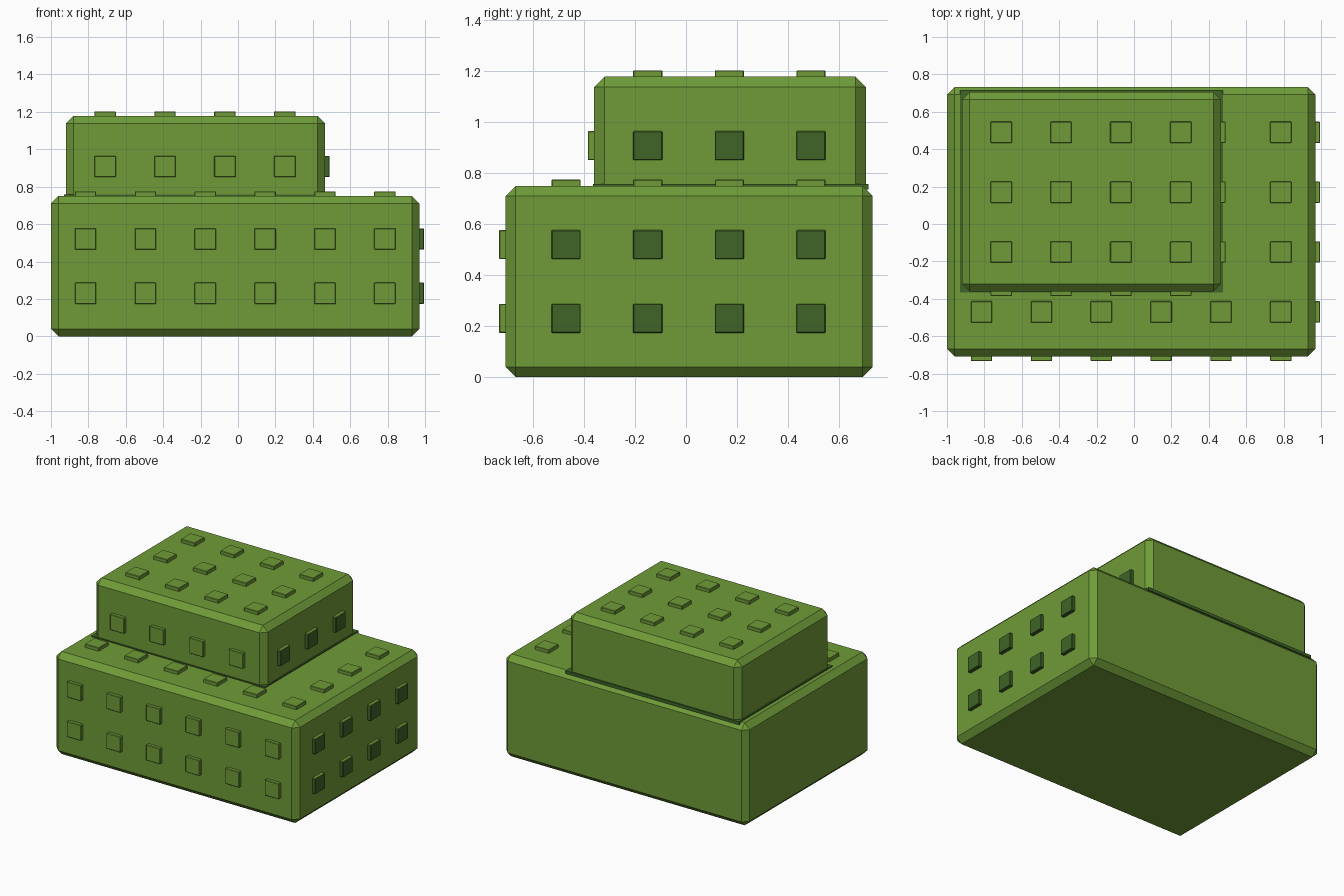
import bpy
import bmesh
from mathutils import Matrix, Vector

if "Cube" in bpy.data.objects:
    bpy.data.objects.remove(bpy.data.objects["Cube"])


def make_material(name, rgb):
    mat = bpy.data.materials.new(name)
    mat.use_nodes = True
    mat.diffuse_color = (*rgb, 1)
    mat.node_tree.nodes["Principled BSDF"].inputs["Base Color"].default_value = (*rgb, 1)
    return mat


green = make_material("leaf green", (0.16, 0.33, 0.04))
dark = make_material("dark green", (0.05, 0.13, 0.02))


def add_box(bm, low, high):
    low, high = Vector(low), Vector(high)
    place = Matrix.Translation((low + high) / 2) @ Matrix.Diagonal((*(high - low), 1))
    bmesh.ops.create_cube(bm, size=1, matrix=place)


def finish(name, bm, materials, chamfer):
    # One-segment chamfer on every edge
    if chamfer:
        bmesh.ops.bevel(bm, geom=bm.edges[:], offset=chamfer, segments=1,
                        affect='EDGES', clamp_overlap=True)
    bm.normal_update()
    mesh = bpy.data.meshes.new(name)
    for mat in materials:
        mesh.materials.append(mat)
    # With a second colour, everything but the upward faces uses it
    if len(materials) > 1:
        for face in bm.faces:
            face.material_index = 0 if face.normal.z > 0.5 else 1
    bm.to_mesh(mesh)
    bm.free()
    obj = bpy.data.objects.new(name, mesh)
    bpy.context.collection.objects.link(obj)
    return obj


def block(name, low, high, mat, chamfer):
    bm = bmesh.new()
    add_box(bm, low, high)
    return finish(name, bm, [mat], chamfer)


def studs(name, centres, axis, direction, materials):
    # Square studs standing out from a wall along one axis
    bm = bmesh.new()
    for centre in centres:
        low = Vector(centre) - Vector((HALF, HALF, HALF))
        high = Vector(centre) + Vector((HALF, HALF, HALF))
        ends = sorted((centre[axis] - direction * 0.01, centre[axis] + direction * RISE))
        low[axis], high[axis] = ends
        add_box(bm, low, high)
    return finish(name, bm, materials, 0.003)


HALF, RISE, STEP = 0.057, 0.025, 0.32
FRONT, SIDE = -0.708, 0.97          # lower block walls
UP_FRONT, UP_SIDE = -0.36, 0.465    # upper block walls
LOW_TOP, HIGH_TOP = 0.75, 1.178

# Stacked blocks and the thin seam between them
block("lower_block", (-1, FRONT, 0), (SIDE, 0.732, LOW_TOP), green, 0.04)
block("upper_block", (-0.92, UP_FRONT, 0.71), (UP_SIDE, 0.705, HIGH_TOP), green, 0.04)
block("seam_plate", (-0.93, -0.365, 0.735), (0.475, 0.715, 0.757), dark, 0)

# Shared stud grid
low_x = [-0.815 + STEP * i for i in range(6)]
up_x = [-0.71 + STEP * i for i in range(4)]
low_y = [-0.47 + STEP * i for i in range(4)]
up_y = low_y[1:]
rows = (0.23, 0.52)

# Lower block studs
studs("lower_front_studs", [(x, FRONT, z) for x in low_x for z in rows], 1, -1, [green])
studs("lower_side_studs", [(SIDE, y, z) for y in low_y for z in rows], 0, 1, [green, dark])
ledge = [(x, low_y[0], LOW_TOP) for x in low_x] + [(low_x[-1], y, LOW_TOP) for y in up_y]
studs("lower_top_studs", ledge, 2, 1, [green])

# Upper block studs
studs("upper_front_studs", [(x, UP_FRONT, 0.908) for x in up_x], 1, -1, [green])
studs("upper_side_studs", [(UP_SIDE, y, 0.908) for y in up_y], 0, 1, [green, dark])
studs("upper_top_studs", [(x, y, HIGH_TOP) for x in up_x for y in up_y], 2, 1, [green])
